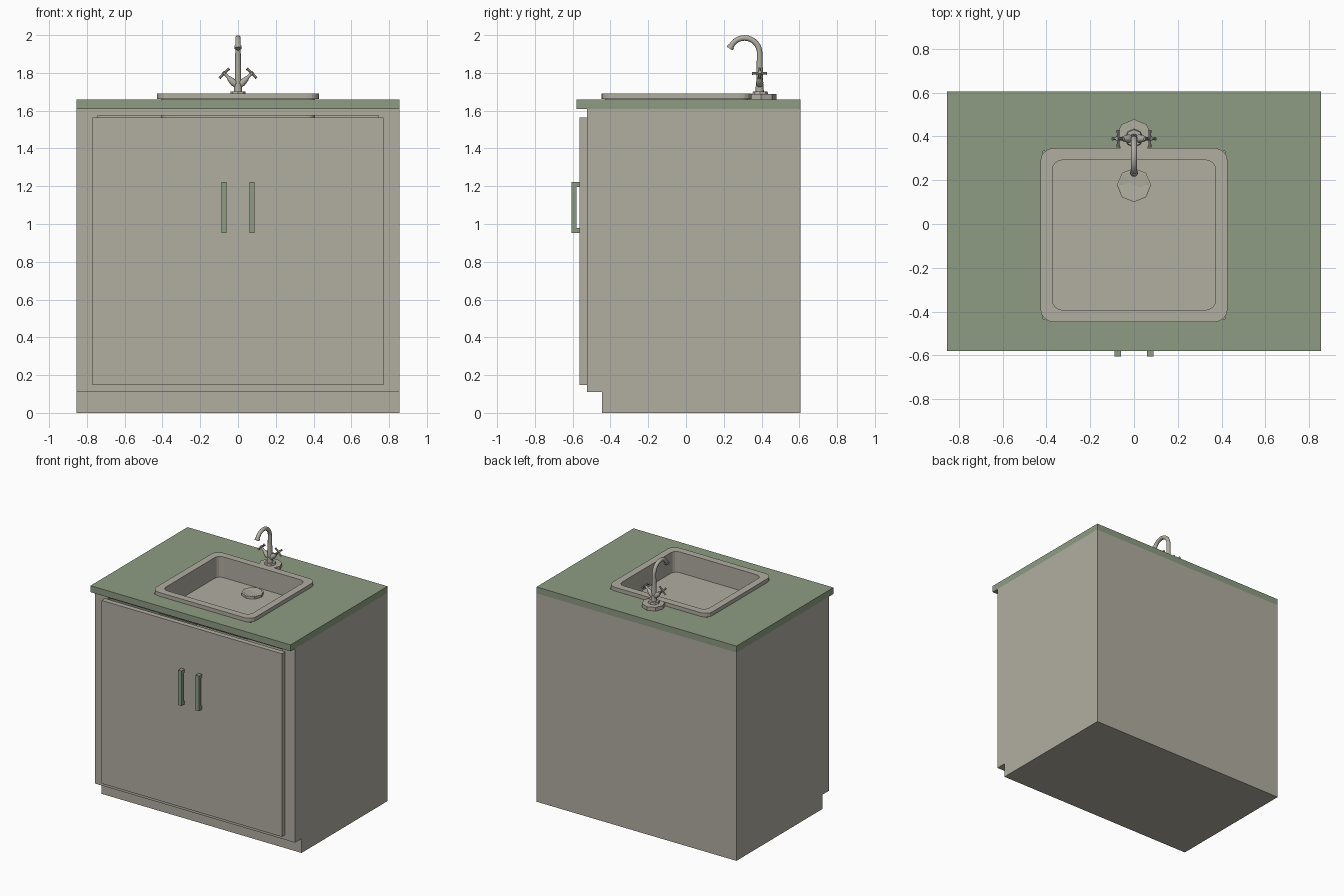
import bpy, bmesh, math
from mathutils import Vector

if "Cube" in bpy.data.objects:
    bpy.data.objects.remove(bpy.data.objects["Cube"])


def material(name, rgb):
    m = bpy.data.materials.new(name)
    m.diffuse_color = (*rgb, 1)
    m.use_nodes = True
    m.node_tree.nodes["Principled BSDF"].inputs["Base Color"].default_value = m.diffuse_color
    return m


BEIGE = material("warm_grey", (0.44, 0.42, 0.355))
GREEN = material("sage_green", (0.27, 0.335, 0.228))


def finish(name, bm, mat, smooth=False):
    bmesh.ops.recalc_face_normals(bm, faces=bm.faces)
    me = bpy.data.meshes.new(name)
    bm.to_mesh(me)
    bm.free()
    me.materials.append(mat)
    ob = bpy.data.objects.new(name, me)
    bpy.context.collection.objects.link(ob)
    if smooth:
        bpy.ops.object.select_all(action='DESELECT')
        ob.select_set(True)
        bpy.context.view_layer.objects.active = ob
        bpy.ops.object.shade_smooth_by_angle(angle=math.radians(40))
    return ob


def skin(bm, rings):
    """Bridge a list of point rings into a closed solid with end caps."""
    loops = [[bm.verts.new(p) for p in ring] for ring in rings]
    for a, b in zip(loops, loops[1:]):
        n = len(a)
        for i in range(n):
            bm.faces.new((a[i], a[(i + 1) % n], b[(i + 1) % n], b[i]))
    bm.faces.new(loops[0][::-1])
    bm.faces.new(loops[-1])


def add_box(bm, x0, x1, y0, y1, z0, z1):
    skin(bm, [[(x0, y0, z), (x1, y0, z), (x1, y1, z), (x0, y1, z)] for z in (z0, z1)])


def box(name, mat, *dims):
    bm = bmesh.new()
    add_box(bm, *dims)
    return finish(name, bm, mat)


def add_tube(bm, path, radii, n=12):
    """Sweep a circle with varying radius along a path."""
    path = [Vector(p) for p in path]
    rings = []
    for i, p in enumerate(path):
        t = (path[min(i + 1, len(path) - 1)] - path[max(i - 1, 0)]).normalized()
        u = Vector((1, 0, 0)) if abs(t.x) < 0.5 else Vector((0, 1, 0))
        u = (u - t * u.dot(t)).normalized()
        v = t.cross(u)
        rings.append([p + radii[i] * (u * math.cos(a) + v * math.sin(a))
                      for a in (2 * math.pi * k / n for k in range(n))])
    skin(bm, rings)


def rounded(inset, z, r):
    """Rounded rectangle following the sink outline, inset from its edge."""
    x, y0, y1 = 0.428 - inset, -0.448 + inset, 0.347 - inset
    pts = []
    for q, (cx, cy) in enumerate(((x - r, y1 - r), (r - x, y1 - r),
                                  (r - x, y0 + r), (x - r, y0 + r))):
        for k in range(5):
            a = math.pi / 2 * (q + k / 4)
            pts.append((cx + r * math.cos(a), cy + r * math.sin(a), z))
    return pts


def cut(target, cutter):
    cutter.hide_render = True
    cutter.hide_set(True)
    mod = target.modifiers.new("cut", 'BOOLEAN')
    mod.operation = 'DIFFERENCE'
    mod.solver = 'EXACT'
    mod.object = cutter


# cabinet carcass with a recessed toe kick, hollowed behind the door
profile = [(-0.525, 0.11), (-0.445, 0.11), (-0.445, 0), (0.605, 0), (0.605, 1.61), (-0.525, 1.61)]
bm = bmesh.new()
skin(bm, [[(x, y, z) for y, z in profile] for x in (-0.855, 0.855)])
cabinet = finish("cabinet", bm, BEIGE)
cut(cabinet, box("cabinet_cutter", BEIGE, -0.745, 0.745, -0.7, 0.56, 0.2, 1.575))

# countertop with an opening for the bowl
counter = box("countertop", GREEN, -0.855, 0.855, -0.58, 0.605, 1.61, 1.66)
opening = box("sink_cutter", BEIGE, -0.415, 0.415, -0.435, 0.334, 1.5, 1.8)
cut(counter, opening)
cut(cabinet, opening)

# door and its two pulls
box("door", BEIGE, -0.77, 0.77, -0.565, -0.525, 0.148, 1.563)
for side, x in (("left", -0.074), ("right", 0.074)):
    a, b = x - 0.014, x + 0.014
    bm = bmesh.new()
    skin(bm, [[(xx, y, z) for y, z in ((-0.605, 0.952), (-0.565, 0.952), (-0.565, 0.978),
               (-0.58, 0.978), (-0.58, 1.197), (-0.565, 1.197), (-0.565, 1.223),
               (-0.605, 1.223))] for xx in (a, b)])
    finish(side + "_pull", bm, GREEN)

# sink: underside, rim and inner bowl in one shell
bm = bmesh.new()
skin(bm, [rounded(0.02, 1.515, 0.045), rounded(0.02, 1.661, 0.045), rounded(0, 1.661, 0.06),
          rounded(0, 1.69, 0.06), rounded(0.055, 1.69, 0.045), rounded(0.055, 1.53, 0.045)])
finish("sink", bm, BEIGE)

# octagonal drain with a green centre
bm = bmesh.new()
add_tube(bm, [(0, 0.178, z) for z in (1.53, 1.55, 1.556, 1.546)], [0.078, 0.078, 0.07, 0.036], 8)
drain = finish("drain", bm, BEIGE)
drain.data.materials.append(GREEN)
for f in drain.data.polygons:
    if f.center.z > 1.545 and abs(f.center.y - 0.178) < 0.005 and abs(f.center.x) < 0.005:
        f.material_index = 1

# faucet base
bm = bmesh.new()
add_tube(bm, [(0, 0.397, 1.66), (0, 0.397, 1.688)], [0.082, 0.082], 8)
add_tube(bm, [(0, 0.393, 1.687), (0, 0.393, 1.702)], [0.042, 0.038], 8)
finish("faucet_base", bm, BEIGE)

# gooseneck spout with a collar at the tip
Y, Z, R = 0.31, 1.905, 0.08
path = [(0, 0.39, 1.70), (0, 0.39, 1.80)]
for k in range(13):
    a = math.radians(155) * k / 12
    path.append((0, Y + R * math.cos(a), Z + R * math.sin(a)))
bm = bmesh.new()
add_tube(bm, path, [0.017, 0.017] + [0.0145] * 13)
d = (Vector(path[-1]) - Vector(path[-2])).normalized()
tip = Vector(path[-1])
add_tube(bm, [tip - d * 0.004, tip + d * 0.012], [0.018, 0.018])
add_tube(bm, [(0, 0.39, 1.70), (0, 0.39, 1.745)], [0.022, 0.02])
finish("spout", bm, BEIGE, True)

# taps: tapered stem with a cross handle, one on each side
for side, s in (("left", -1), ("right", 1)):
    d = Vector((s, 0, 1)).normalized()
    p = Vector((s * 0.002, 0.39, 1.727))
    e = p + d * 0.1
    across = Vector((-s, 0, 1)).normalized()
    bm = bmesh.new()
    add_tube(bm, [p, p + d * 0.03, p + d * 0.06, p + d * 0.075, e + d * 0.01],
             [0.012, 0.02, 0.014, 0.008, 0.01], 10)
    for axis, half in ((across, 0.036), (Vector((0, 1, 0)), 0.04)):
        add_tube(bm, [e - axis * half, e - axis * half * 0.6, e, e + axis * half * 0.6, e + axis * half],
                 [0.008, 0.006, 0.006, 0.006, 0.008], 8)
    finish(side + "_tap", bm, BEIGE, True)
